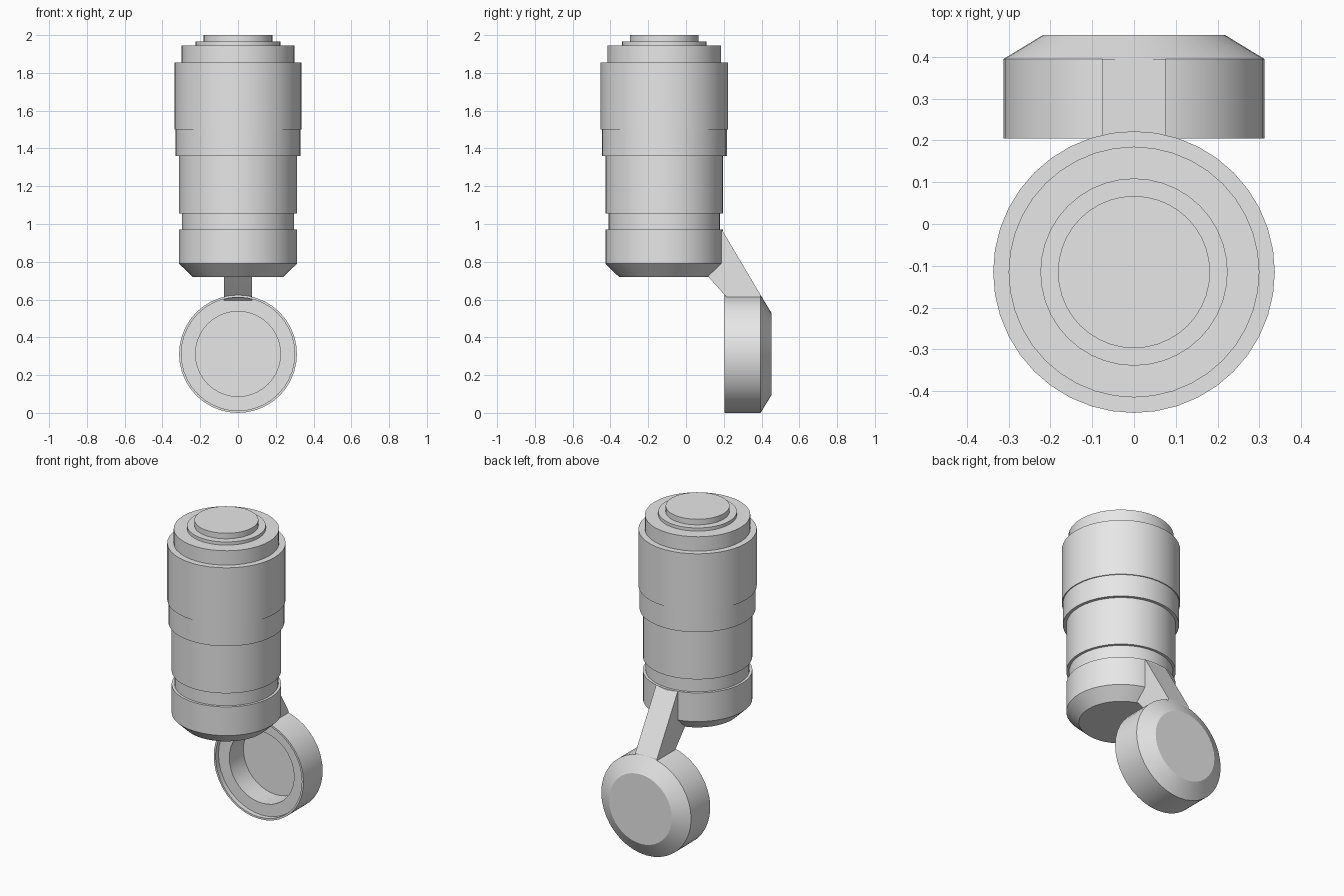
import bpy, bmesh, math
from mathutils import Matrix

cube = bpy.data.objects.get("Cube")
if cube:
    bpy.data.objects.remove(cube, do_unlink=True)

SEGMENTS = 40

grey = bpy.data.materials.new("plain grey")
grey.use_nodes = True
colour = (0.8, 0.8, 0.8, 1)
grey.diffuse_color = colour
grey.node_tree.nodes["Principled BSDF"].inputs["Base Color"].default_value = colour


def finish(bm, name):
    bmesh.ops.recalc_face_normals(bm, faces=bm.faces)
    mesh = bpy.data.meshes.new(name)
    bm.to_mesh(mesh)
    bm.free()
    mesh.materials.append(grey)
    obj = bpy.data.objects.new(name, mesh)
    bpy.context.collection.objects.link(obj)
    bpy.ops.object.select_all(action='DESELECT')
    obj.select_set(True)
    bpy.context.view_layer.objects.active = obj
    bpy.ops.object.shade_smooth_by_angle(angle=math.radians(25))
    return obj


def lathe(name, profile, matrix):
    """Turn (radius, height) points into a closed solid with flat end caps."""
    bm = bmesh.new()
    rings = []
    for r, h in profile:
        angles = [math.tau * i / SEGMENTS for i in range(SEGMENTS)]
        rings.append([bm.verts.new((r * math.cos(a), r * math.sin(a), h)) for a in angles])
    for low, high in zip(rings, rings[1:]):
        for i in range(SEGMENTS):
            j = (i + 1) % SEGMENTS
            bm.faces.new((low[i], low[j], high[j], high[i]))
    bm.faces.new(rings[0])
    bm.faces.new(rings[-1])
    bm.transform(matrix)
    return finish(bm, name)


# Stepped cylindrical body
lathe("body", [
    (0.24, 0.72), (0.312, 0.79), (0.312, 0.97),     # chamfered base
    (0.296, 0.97), (0.296, 1.055),                  # groove
    (0.312, 1.055), (0.312, 1.36),                  # middle barrel
    (0.331, 1.36), (0.331, 1.5),                    # collar
    (0.337, 1.5), (0.337, 1.855),                   # upper barrel
    (0.30, 1.855), (0.30, 1.945),                   # top steps
    (0.224, 1.945), (0.224, 1.965),
    (0.182, 1.965), (0.182, 2.0),
], Matrix.Translation((0, -0.115, 0)))

# Hollow hanging cap, open towards the front
lathe("cap", [
    (0.225, 0.375), (0.225, 0.235),                 # recess
    (0.30, 0.235), (0.30, 0.205),                   # ledge and lip
    (0.312, 0.205), (0.312, 0.395),                 # outer wall
    (0.218, 0.452),                                 # chamfered back
], Matrix.Translation((0, 0, 0.312)) @ Matrix.Rotation(-math.pi / 2, 4, 'X'))

# Slanted strap joining body and cap
side = [(0.05, 0.97), (0.19, 0.97), (0.395, 0.624), (0.395, 0.59),
        (0.24, 0.59), (0.205, 0.624), (0.118, 0.721), (0.05, 0.75)]
bm = bmesh.new()
face = bm.faces.new([bm.verts.new((-0.075, y, z)) for y, z in side])
out = bmesh.ops.extrude_face_region(bm, geom=[face])
moved = [g for g in out["geom"] if isinstance(g, bmesh.types.BMVert)]
bmesh.ops.translate(bm, verts=moved, vec=(0.15, 0, 0))
finish(bm, "strap")
